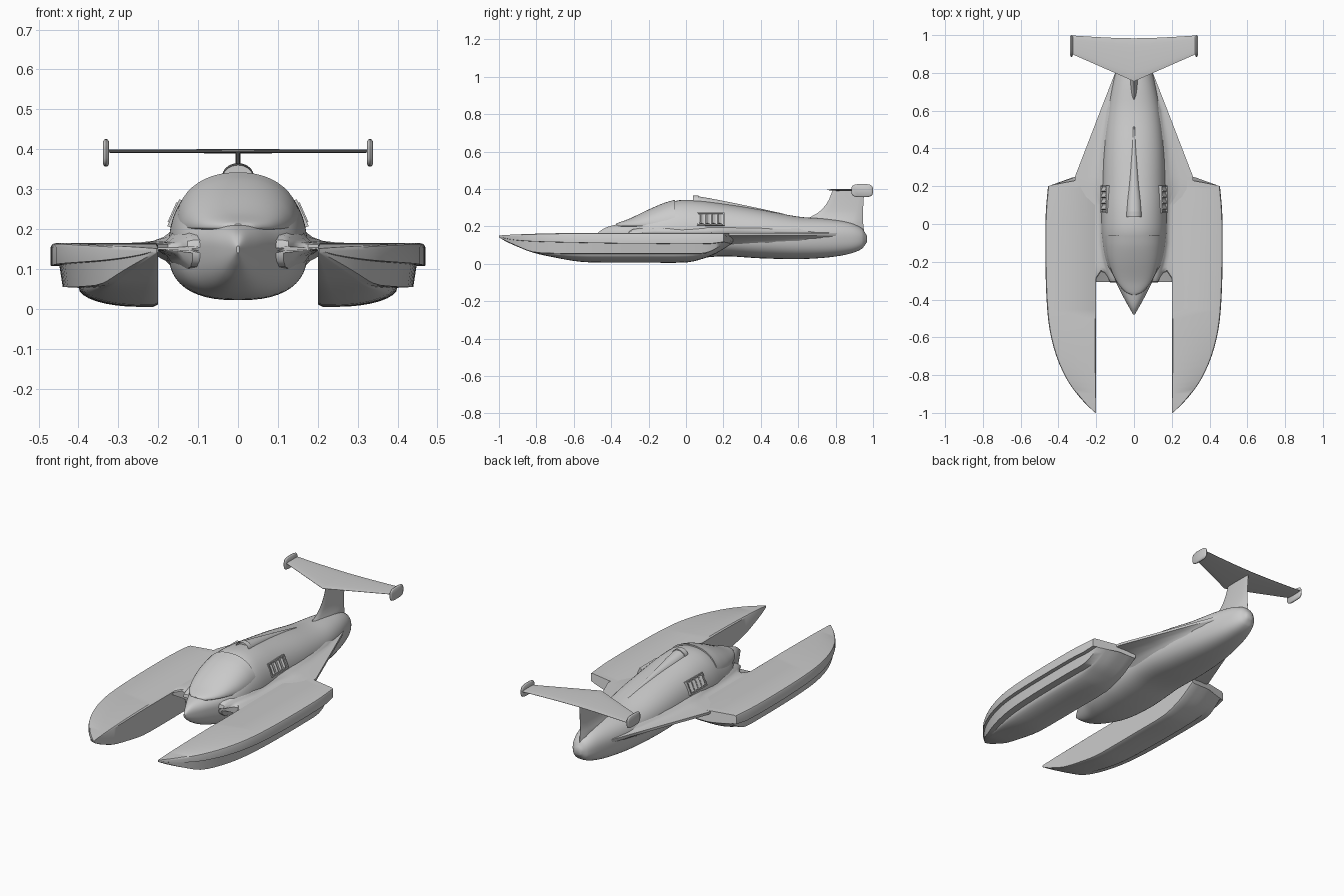
import bpy, bmesh, math
from mathutils import Matrix, Vector

if "Cube" in bpy.data.objects:
    bpy.data.objects.remove(bpy.data.objects["Cube"])


def finish(name, bm, mirror=False):
    bmesh.ops.recalc_face_normals(bm, faces=bm.faces)
    me = bpy.data.meshes.new(name)
    bm.to_mesh(me)
    bm.free()
    ob = bpy.data.objects.new(name, me)
    bpy.context.collection.objects.link(ob)
    if mirror:
        m = ob.modifiers.new("Mirror", 'MIRROR')
        m.use_mirror_merge = False
    return ob


def loft(rings):
    """Skin a list of closed rings; returns bmesh and its two end caps."""
    bm = bmesh.new()
    vs = [[bm.verts.new(p) for p in r] for r in rings]
    n = len(vs[0])
    for a, b in zip(vs, vs[1:]):
        for i in range(n):
            j = (i + 1) % n
            bm.faces.new((a[i], a[j], b[j], b[i]))
    return bm, bm.faces.new(vs[0]), bm.faces.new(vs[-1])


def resample(rows, n):
    """Smoothly interpolate station rows (first column is the position)."""
    def tan(i, k):
        a, b = rows[max(i - 1, 0)], rows[min(i + 1, len(rows) - 1)]
        return (b[k] - a[k]) / (b[0] - a[0])
    out = []
    for i in range(len(rows) - 1):
        p, q = rows[i], rows[i + 1]
        h = q[0] - p[0]
        for s in range(n):
            t = s / n
            r = [p[0] + h * t]
            for k in range(1, len(p)):
                r.append((2*t**3 - 3*t*t + 1) * p[k] + (t**3 - 2*t*t + t) * h * tan(i, k)
                         + (3*t*t - 2*t**3) * q[k] + (t**3 - t*t) * h * tan(i + 1, k))
            out.append(r)
    return out + [list(rows[-1])]


def oval(w, zm, top, bot, nt=2.2, nb=2.6, n=48):
    """Superellipse section with different upper and lower halves."""
    pts = []
    for i in range(n):
        a = 2 * math.pi * i / n
        c, s = math.cos(a), math.sin(a)
        e = 2 / (nt if s >= 0 else nb)
        h = top - zm if s >= 0 else zm - bot
        pts.append((math.copysign(abs(c) ** e, c) * w, zm + math.copysign(abs(s) ** e, s) * h))
    return pts


# Central hull: y, half width, mid z, top z, bottom z
hull = [(-.48, .004, .15, .158, .14), (-.44, .027, .15, .188, .105), (-.38, .06, .155, .208, .067),
        (-.3, .10, .155, .228, .038), (-.2, .15, .155, .275, .024), (-.06, .172, .15, .335, .022),
        (.05, .174, .15, .34, .028), (.2, .17, .15, .321, .04), (.4, .162, .145, .289, .029),
        (.6, .14, .14, .252, .025), (.75, .112, .14, .24, .033), (.87, .08, .138, .222, .052),
        (.94, .05, .135, .19, .08), (.967, .018, .132, .15, .115)]
rings = [[(x, y, z) for x, z in oval(w, zm, t, b)] for y, w, zm, t, b in resample(hull, 5)]
finish("central_hull", loft(rings)[0])

# Canopy glass shell, slightly proud of the hull
glass = [(-.375, .012, .213), (-.36, .045, .22), (-.3, .095, .242), (-.2, .136, .29),
         (-.12, .152, .324), (-.06, .157, .342)]
rings = [[(x, y, z) for x, z in oval(w, .205, t, .195)] for y, w, t in resample(glass, 4)]
finish("canopy", loft(rings)[0])

# Deck and rear chine: y, edge x, hull half width, inner top z, underside z, thickness scale
deck = [(-.25, .212, .13, .176, .11, .25), (-.244, .212, .13, .18, .11, .75), (-.225, .212, .135, .184, .105, 1),
        (-.17, .215, .155, .198, .095, 1), (-.1, .215, .166, .205, .092, 1), (.1, .215, .172, .205, .09, 1),
        (.19, .313, .17, .205, .09, 1), (.25, .313, .167, .205, .09, 1), (.4, .255, .158, .202, .09, 1),
        (.6, .178, .135, .195, .08, 1), (.8, .1, .085, .18, .08, 1), (.92, .035, .03, .165, .1, 1)]
rings = []
for y, xe, w, zi, zb, sc in deck:
    g = xe - w
    h = zi - .164
    sec = [(0, zi), (w * .85, zi), (w * .97, .164 + h * .75), (w + .12 * g, .164 + h * .38),
           (w + .3 * g, .164 + h * .15), (w + .55 * g, .166), (xe, .164),
           (xe, .15), (w + .6 * g, .143), (w + .25 * g, .133), (w + .08 * g, .12), (w * .88, zb), (0, zb)]
    bow = max(0, min(1, (-.1 - y) / .12))
    rings.append([(x, y - bow * min(.06, 32 * (x - .17) ** 2), .15 + (z - .15) * sc) for x, z in sec])
finish("deck", loft(rings)[0], True)

# Sponsons: y, outer x, top z, side lip z, chine z, bottom z
spon = [(-1, .204, .151, .146, .143, .141), (-.96, .248, .154, .135, .122, .118),
        (-.9, .302, .157, .126, .094, .091), (-.82, .357, .16, .12, .064, .06),
        (-.7, .411, .163, .116, .056, .033), (-.56, .447, .165, .113, .055, .01),
        (-.4, .463, .165, .11, .055, .006), (-.2, .469, .165, .108, .055, .006),
        (0, .469, .165, .108, .055, .008), (.08, .466, .165, .108, .056, .032),
        (.13, .462, .165, .108, .07, .058), (.2, .455, .165, .117, .114, .11)]
rings = []
rows = resample(spon, 3)
for y, xo, zt, zs, zc, zb in rows:
    s = (xo - .2) / .27
    sec = [(.2, zt - .006), (.2 + .008 * s, zt), (xo - .015 * s, zt), (xo - .004 * s, zt - .003), (xo, zt - .01),
           (xo, zs), (xo - .022 * s, zs - .001), (xo - .03 * s, zc), (xo - .07 * s, zc - .002)]
    x1 = xo - .07 * s
    x2 = .2 + .05 * s
    for i in range(1, 9):
        a = i / 8 * math.pi / 2
        sec.append((x2 + (x1 - x2) * math.cos(a), zc - .002 - (zc - .002 - zb) * math.sin(a)))
    sec += [(.2 + .012 * s, zb), (.2, zb + .006 * s)]
    skew = .36 * max(0, (y + .05) / .25)
    rings.append([(x, y + skew * min(xo - x, .14), z) for x, z in sec])
finish("sponson", loft(rings)[0], True)

# Air scoop on the spine with recessed mouth
scoop = [(.037, .04, .365), (.12, .037, .351), (.22, .028, .332), (.35, .02, .305), (.52, .01, .268)]
rings = [[(x, y, z) for x, z in oval(w, t - .034, t, t - .06, 2, 2, 32)] for y, w, t in resample(scoop, 4)]
bm, mouth, _ = loft(rings)
bmesh.ops.inset_region(bm, faces=[mouth], thickness=.006)
bmesh.ops.translate(bm, verts=mouth.verts, vec=(0, .03, 0))
finish("air_scoop", bm)


def foil(y0, y1, t, n=12):
    """Thin lens section as (y, offset) pairs."""
    up = [(y0 + (y1 - y0) * (i / n), t * (4 * (i / n) * (1 - i / n)) ** .5 + .0008) for i in range(n + 1)]
    return up + [(y, -o) for y, o in reversed(up)]


# Tail fin: z, leading y, trailing y, half thickness
fin = [(.15, .5, .955, .04), (.22, .6, .947, .025), (.25, .665, .945, .015), (.28, .715, .946, .009),
       (.33, .757, .949, .006), (.395, .785, .953, .005)]
rings = [[(o, y, z) for y, o in foil(a, b, t)] for z, a, b, t in resample(fin, 4)]
finish("tail_fin", loft(rings)[0])

# Tail wing
wing = [(0, .755, .983, .005), (.12, .808, .986, .004), (.22, .852, .991, .0035), (.33, .9, .998, .003)]
rings = [[(x, y, .395 + o) for y, o in foil(a, b, t)] for x, a, b, t in wing]
finish("tail_wing", loft(rings)[0], True)

# Wing end plates with rounded rims
rings = [[(x, .942 + s * u, .391 + s * v) for u, v in oval(.058, 0, .035, -.035, 3.5, 3.5, 32)]
         for x, s in ((.324, .85), (.327, .96), (.331, 1), (.335, .96), (.338, .85))]
finish("wing_end_plate", loft(rings)[0], True)

# Exhaust louvres on the cowling sides
bm = bmesh.new()


def box(loc, size):
    bmesh.ops.create_cube(bm, size=1, matrix=Matrix.Translation(loc) @ Matrix.Diagonal((*size, 1)))


box((-.008, 0, 0), (.02, .146, .074))
for s in (-1, 1):
    box((.004, 0, s * .034), (.012, .146, .006))
    box((.004, s * .07, 0), (.012, .006, .074))
for i in range(4):
    m = (Matrix.Translation((.004, -.048 + i * .032, 0)) @ Matrix.Rotation(.5, 4, 'Z')
         @ Matrix.Diagonal((.012, .018, .054, 1)))
    bmesh.ops.create_cube(bm, size=1, matrix=m)
bm.transform(Matrix.Translation((.153, .132, .237)) @ Matrix.Rotation(-.42, 4, 'Y'))
finish("exhaust_louvre", bm, True)

# Smooth shading with crisp edges
for ob in bpy.context.collection.objects:
    ob.select_set(True)
    bpy.context.view_layer.objects.active = ob
bpy.ops.object.shade_smooth_by_angle(angle=math.radians(38))
